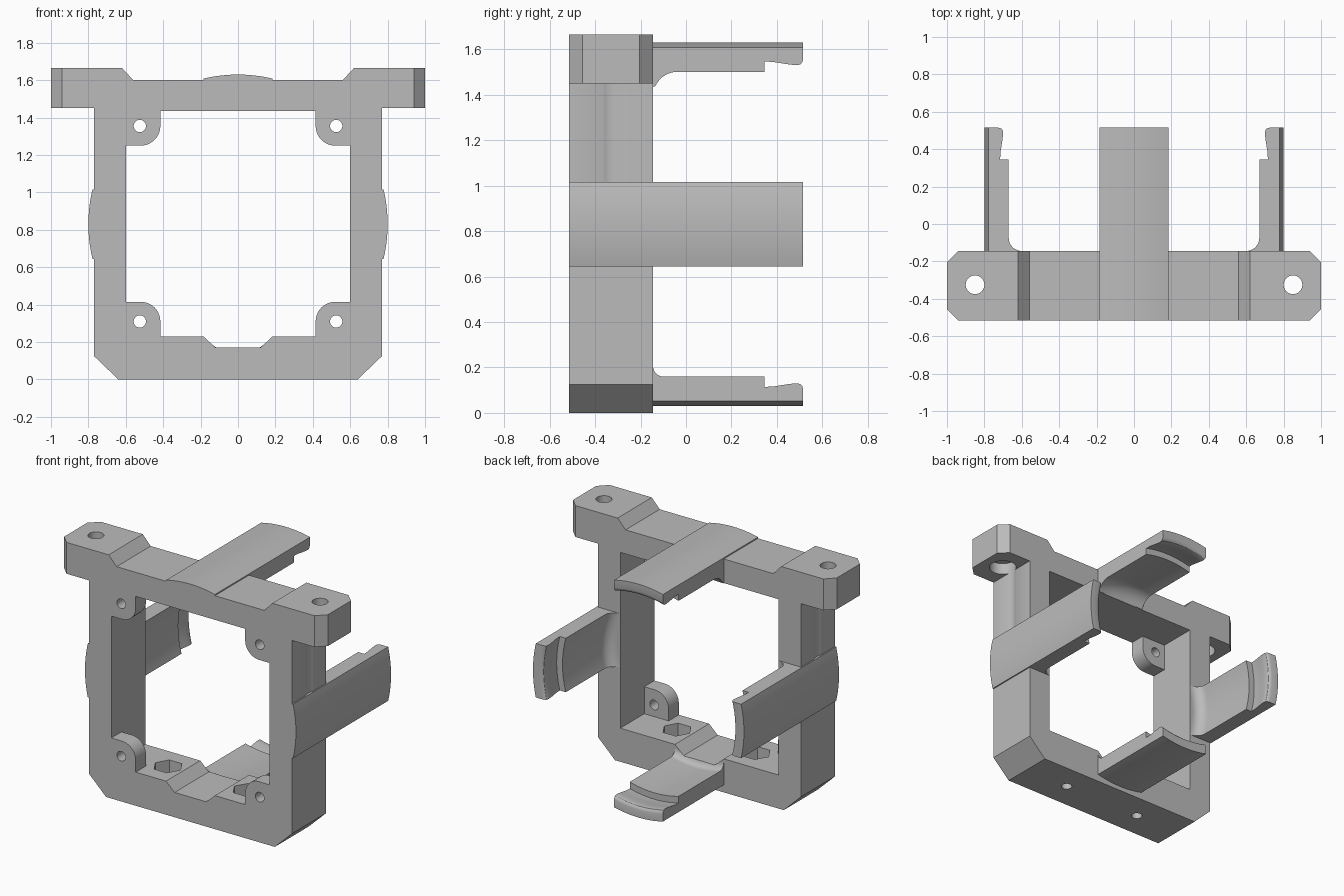
import bpy, bmesh
from math import cos, sin, pi, sqrt, radians

if "Cube" in bpy.data.objects:
    bpy.data.objects.remove(bpy.data.objects["Cube"], do_unlink=True)

FRONT, BACK, TIP = -0.515, -0.145, 0.515   # depth of frame and arms
MID, OUTER, INNER = 0.83, 0.80, 0.695      # arm axis height and radii
HALF = 0.185                               # half width of an arm
US = [HALF * i / 8 for i in range(-8, 9)]

grey = bpy.data.materials.new("plastic grey")
grey.use_nodes = True
grey.diffuse_color = (0.5, 0.5, 0.5, 1)
grey.node_tree.nodes["Principled BSDF"].inputs["Base Color"].default_value = (0.5, 0.5, 0.5, 1)


def finish(name, bm):
    bmesh.ops.recalc_face_normals(bm, faces=bm.faces)
    mesh = bpy.data.meshes.new(name)
    bm.to_mesh(mesh)
    bm.free()
    mesh.materials.append(grey)
    obj = bpy.data.objects.new(name, mesh)
    bpy.context.collection.objects.link(obj)
    return obj


def loft(name, rings):
    """Skin a list of closed rings and cap both ends."""
    bm = bmesh.new()
    rows = [[bm.verts.new(p) for p in ring] for ring in rings]
    n = len(rows[0])
    for a, b in zip(rows, rows[1:]):
        for i in range(n):
            j = (i + 1) % n
            bm.faces.new((a[i], a[j], b[j], b[i]))
    bm.faces.new(rows[0])
    bm.faces.new(rows[-1])
    return finish(name, bm)


def prism(name, pts, axis, lo, hi):
    if axis == "Y":
        return loft(name, [[(x, d, z) for x, z in pts] for d in (lo, hi)])
    return loft(name, [[(x, y, d) for x, y in pts] for d in (lo, hi)])


def arc(cx, cy, r, a0, a1, n):
    return [(cx + r * cos(radians(a0 + (a1 - a0) * i / n)),
             cy + r * sin(radians(a0 + (a1 - a0) * i / n))) for i in range(n + 1)]


def circle(cx, cy, r, n=32):
    return arc(cx, cy, r, 0, 360, n)[:-1]


def mirrored(half):
    return half + [(-x, z) for x, z in reversed(half) if x > 1e-6]


def bulge(u, r=OUTER):
    return sqrt(r * r - u * u)


# Frame outline, with the arm curvature carried through its rim
outline = [(0.64, 0), (0.77, 0.125), (0.77, MID - HALF)]
outline += [(bulge(u), MID + u) for u in US]
outline += [(0.77, MID + HALF), (0.77, 1.45), (1.0, 1.45), (1.0, 1.665),
            (0.62, 1.665), (0.56, 1.60), (HALF, 1.60)]
outline += [(u, MID + bulge(u)) for u in reversed(US) if u >= 0]
frame = prism("frame", mirrored(outline), "Y", FRONT, BACK)


def cut(pts, axis, lo, hi):
    tool = prism("cutter", pts, axis, lo, hi)
    tool.hide_render = True
    mod = frame.modifiers.new("cut", "BOOLEAN")
    mod.operation = "DIFFERENCE"
    mod.solver = "EXACT"
    mod.object = tool
    bpy.context.view_layer.objects.active = frame
    bpy.ops.object.modifier_apply(modifier=mod.name)
    bpy.data.objects.remove(tool, do_unlink=True)


# Opening that leaves rounded corner pads, then clear the space behind them
opening = [(0.12, 0.17), (HALF, 0.23), (0.415, 0.23)]
opening += arc(0.52, 0.31, 0.105, 180, 90, 10) + [(0.60, 0.415), (0.60, 1.25)]
opening += arc(0.52, 1.355, 0.105, -90, -180, 10) + [(0.415, 1.435)]
cut(mirrored(opening), "Y", -0.7, 0.1)
cut(mirrored([(0.60, 0.23), (0.60, 1.435)]), "Y", -0.405, 0.1)

for s in (-1, 1):
    # Screw holes in the pads
    for z in (0.31, 1.355):
        cut(circle(s * 0.525, z, 0.033), "Y", -0.7, -0.3)
    # Hexagonal nut pockets and bolt holes in the base
    cut(circle(s * 0.30, -0.33, 0.095, 6), "Z", 0.11, 0.4)
    cut(circle(s * 0.30, -0.33, 0.035), "Z", -0.1, 0.2)
    # Ear holes, with a wide counterbore grazing the frame side
    cut(circle(s * 0.85, -0.325, 0.088, 48), "Z", MID + HALF, 1.53)
    cut(circle(s * 0.85, -0.325, 0.05), "Z", 1.4, 1.8)
    # Chamfered ear corners
    for y, t in ((FRONT, 1), (BACK, -1)):
        cut([(s * 0.91, y - t * 0.03), (s * 1.03, y + t * 0.09),
             (s * 1.03, y - t * 0.03)], "Z", 1.4, 1.8)


# Curved clip arms: a lengthwise profile bent around the central axis
def arm(name, fillet, limit, place):
    profile = [(BACK, OUTER), (TIP, OUTER), (TIP, 0.748), (0.511, 0.735),
               (0.503, 0.727), (0.49, 0.724), (0.46, 0.726), (0.42, 0.732),
               (0.38, 0.738), (0.345, 0.739), (0.345, INNER)]
    profile += arc(BACK + fillet, INNER - fillet, fillet, 90, 180, 10)
    rings = []
    for u in US:
        ring = []
        for y, r in profile:
            x, z = place(u, max(bulge(u, r), limit(u)))
            ring.append((x, y, z))
        rings.append(ring)
    return loft(name, rings)


arms = [
    arm("top_arm", 0.105, lambda u: 0.605, lambda u, d: (u, MID + d)),
    arm("left_arm", 0.07, lambda u: 0.60, lambda u, d: (d, MID + u)),
    arm("right_arm", 0.07, lambda u: 0.60, lambda u, d: (-d, MID + u)),
    arm("bottom_arm", 0.045, lambda u: 0.66 - max(0, abs(u) - 0.12) * 0.92,
        lambda u, d: (u, MID - d)),
]

# Smooth the curved surfaces, keep the edges sharp
bpy.ops.object.select_all(action="DESELECT")
for obj in [frame] + arms:
    obj.select_set(True)
bpy.context.view_layer.objects.active = frame
bpy.ops.object.shade_smooth_by_angle(angle=radians(30))
